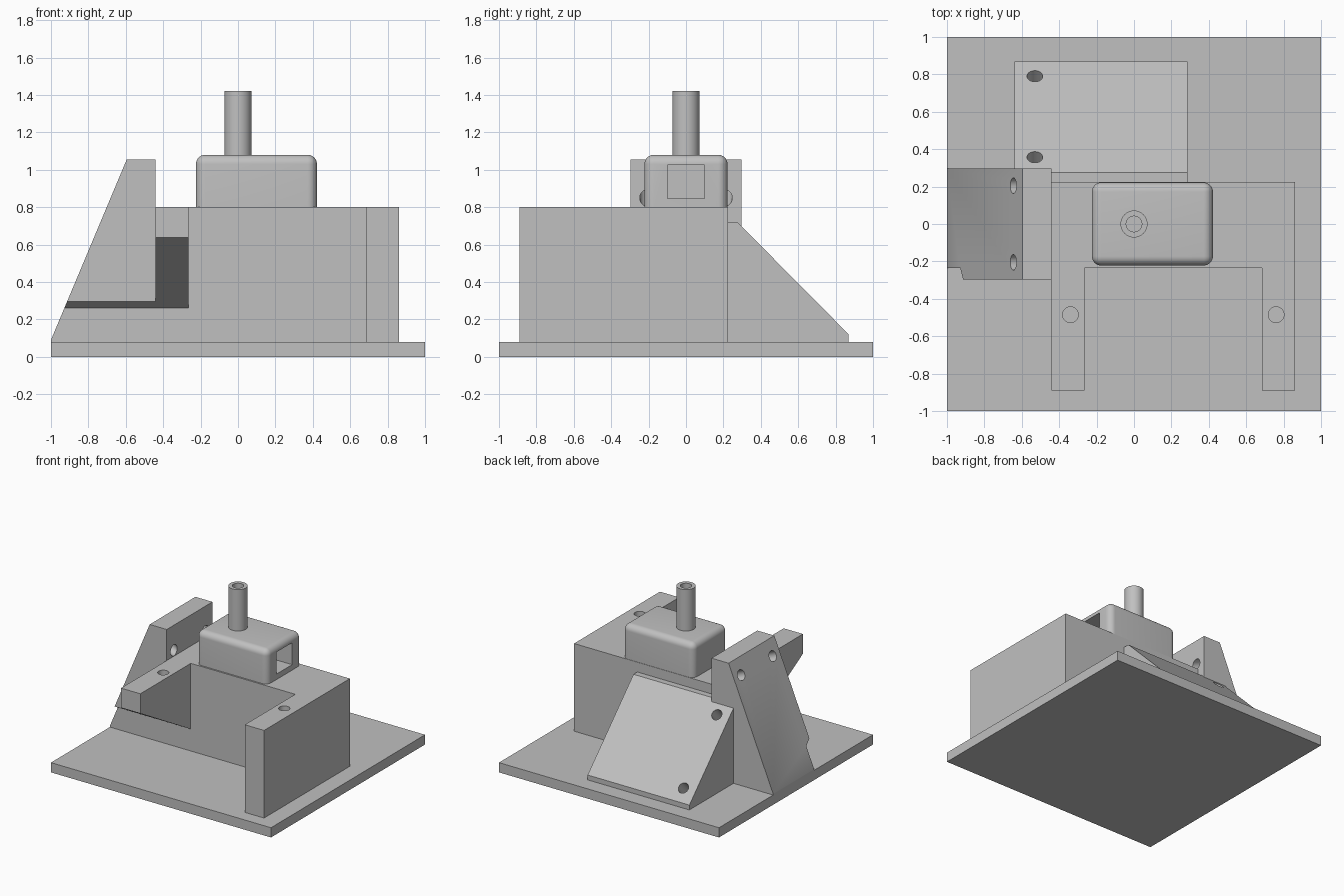
import bpy
import bmesh
from mathutils import Vector

default = bpy.data.objects.get("Cube")
if default:
    bpy.data.objects.remove(default, do_unlink=True)

grey = bpy.data.materials.new("plain grey")
grey.use_nodes = True
colour = (0.53, 0.53, 0.53, 1)
grey.diffuse_color = colour
grey.node_tree.nodes["Principled BSDF"].inputs["Base Color"].default_value = colour


def finish(name, bm):
    bmesh.ops.recalc_face_normals(bm, faces=bm.faces)
    mesh = bpy.data.meshes.new(name)
    bm.to_mesh(mesh)
    bm.free()
    mesh.materials.append(grey)
    obj = bpy.data.objects.new(name, mesh)
    bpy.context.collection.objects.link(obj)
    return obj


def prism(name, profile, axis, low, high):
    """Extrude a 2D profile along one axis, from low to high."""
    def place(a, b):
        return {"x": (low, a, b), "y": (a, low, b), "z": (a, b, low)}[axis]
    bm = bmesh.new()
    face = bm.faces.new([bm.verts.new(place(*p)) for p in profile])
    move = Vector([high - low if c == axis else 0 for c in "xyz"])
    new = bmesh.ops.extrude_face_region(bm, geom=[face])["geom"]
    bmesh.ops.translate(bm, vec=move, verts=[v for v in new if isinstance(v, bmesh.types.BMVert)])
    return finish(name, bm)


def box(name, low, high):
    (x0, y0, z0), (x1, y1, z1) = low, high
    return prism(name, [(x0, y0), (x1, y0), (x1, y1), (x0, y1)], "z", z0, z1)


def rod(name, start, end, radius):
    start, end = Vector(start), Vector(end)
    direction = end - start
    bm = bmesh.new()
    bmesh.ops.create_cone(bm, cap_ends=True, segments=48, radius1=radius,
                          radius2=radius, depth=direction.length)
    bm.transform(direction.to_track_quat("Z", "Y").to_matrix().to_4x4())
    bmesh.ops.translate(bm, vec=(start + end) / 2, verts=bm.verts)
    return finish(name, bm)


def hole(point, normal, depth, radius=0.042):
    point, normal = Vector(point), Vector(normal).normalized()
    return rod("hole_cutter", point + normal * 0.1, point - normal * depth, radius)


def select(obj):
    bpy.ops.object.select_all(action="DESELECT")
    obj.select_set(True)
    bpy.context.view_layer.objects.active = obj


def cut(obj, cutters):
    select(obj)
    for cutter in cutters:
        mod = obj.modifiers.new("cut", "BOOLEAN")
        mod.operation, mod.solver, mod.object = "DIFFERENCE", "EXACT", cutter
        bpy.ops.object.modifier_apply(modifier=mod.name)


def smooth(obj):
    select(obj)
    bpy.ops.object.shade_smooth_by_angle(angle=0.6)


BASE, DECK = 0.08, 0.8

# Base plate
box("base_plate", (-1, -1, 0), (1, 1, BASE))

# U-shaped body, open to the front
body = prism("body", [(-0.44, 0.225), (-0.44, -0.89), (-0.265, -0.89), (-0.265, -0.235),
                      (0.685, -0.235), (0.685, -0.89), (0.86, -0.89), (0.86, 0.225)],
             "z", BASE, DECK)

# Side bracket with a sloping outer face
bracket = prism("side_bracket", [(-1, BASE), (-1, 0.09), (-0.595, 1.055),
                                 (-0.44, 1.055), (-0.44, BASE)], "y", -0.297, 0.297)

# Rear ramp
ramp = prism("rear_ramp", [(0.225, BASE), (0.225, 0.72), (0.275, 0.72),
                           (0.87, 0.12), (0.87, BASE)], "x", -0.64, 0.285)

# Sloping clearance under the overhanging arm, and the screw holes
clearance = prism("clearance_cutter", [(-0.235, 0), (-0.235, 0.26), (-1, 0.702), (-1, 0)],
                  "x", -1.1, -0.2)
arm_holes = [hole((x, -0.485, DECK), (0, 0, 1), 0.3) for x in (-0.34, 0.76)]
slope_holes = [hole((-0.645, y, 0.935), (-0.965, 0, 0.405), 0.4) for y in (-0.205, 0.205)]
ramp_holes = [hole((-0.53, y, 0.99 - y), (0, 1, 1), 0.2) for y in (0.355, 0.79)]
cut(body, [clearance] + arm_holes)
cut(bracket, [clearance] + slope_holes + ramp_holes)
cut(ramp, ramp_holes)

# Motor housing with rounded upper edges and a square socket
housing = box("motor_housing", (-0.225, -0.222, DECK), (0.422, 0.222, 1.08))
bm = bmesh.new()
bm.from_mesh(housing.data)
edges = [e for e in bm.edges if max(v.co.z for v in e.verts) > 1]
bmesh.ops.bevel(bm, geom=edges, offset=0.05, offset_type="OFFSET", segments=8,
                profile=0.5, affect="EDGES")
bm.to_mesh(housing.data)
bm.free()
socket = box("socket_cutter", (0.2, -0.1, 0.845), (0.6, 0.1, 1.025))
cut(housing, [socket])

# Hollow output shaft
shaft = rod("output_shaft", (0, 0, 1.07), (0, 0, 1.42), 0.072)
bore = hole((0, 0, 1.42), (0, 0, 1), 0.3)
cut(shaft, [bore])

for part in (body, bracket, ramp, housing, shaft):
    smooth(part)
for cutter in [clearance, socket, bore] + arm_holes + slope_holes + ramp_holes:
    bpy.data.objects.remove(cutter, do_unlink=True)
